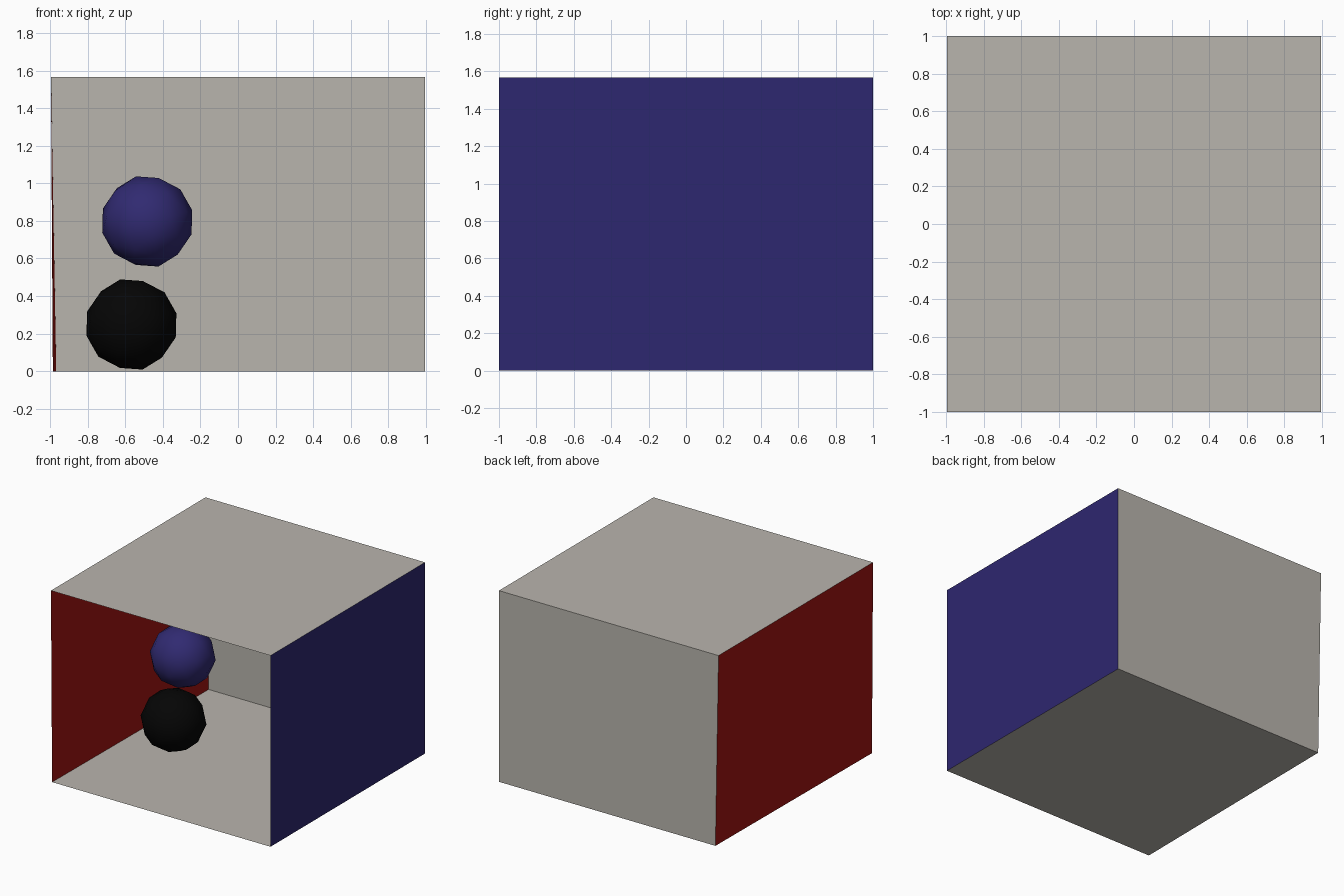
import bpy, bmesh
from mathutils import Vector

if "Cube" in bpy.data.objects:
    bpy.data.objects.remove(bpy.data.objects["Cube"])


def material(name, rgb):
    m = bpy.data.materials.new(name)
    m.diffuse_color = (*rgb, 1)
    m.use_nodes = True
    m.node_tree.nodes["Principled BSDF"].inputs["Base Color"].default_value = m.diffuse_color
    return m


STONE = material("warm_grey", (0.485, 0.462, 0.42))
RED = material("red", (0.354, 0.0075, 0.006))
PURPLE = material("purple", (0.027, 0.02, 0.16))
BALL_PURPLE = material("ball_purple", (0.03, 0.023, 0.165))
BLACK = material("black", (0.0015, 0.0015, 0.0015))


def finish(name, bm, mat):
    mesh = bpy.data.meshes.new(name)
    bm.to_mesh(mesh)
    bm.free()
    mesh.materials.append(mat)
    obj = bpy.data.objects.new(name, mesh)
    bpy.context.collection.objects.link(obj)
    return obj


def panel(name, corners, mat):
    """Single-sided wall, turned to face the inside of the room."""
    bm = bmesh.new()
    face = bm.faces.new([bm.verts.new(c) for c in corners])
    face.normal_update()
    if face.normal.dot(Vector((0, 0, 0.78)) - face.calc_center_median()) < 0:
        face.normal_flip()
    finish(name, bm, mat)


def ball(name, centre, radius, mat):
    """Coarse, smooth-shaded geodesic ball, tilted off its poles."""
    bm = bmesh.new()
    bmesh.ops.create_icosphere(bm, subdivisions=2, radius=radius)
    for f in bm.faces:
        f.smooth = True
    obj = finish(name, bm, mat)
    obj.location = centre
    obj.rotation_euler = (0.3, 0.2, 0.2)


# Room corners; the left wall leans out slightly and the floor tapers there
W, H = 0.995, 1.566
fl, fr, br, bl = (-0.985, -1, 0), (W, -1, 0), (W, 1, 0), (-0.967, 1, 0)
tfl, tfr, tbr, tbl = (-W, -1, H), (W, -1, H), (W, 1, H), (-W, 1, H)

# Room shell, open at the front
panel("floor", (fl, fr, br, bl), STONE)
panel("ceiling", (tfl, tfr, tbr, tbl), STONE)
panel("back_wall", (bl, br, tbr, tbl), STONE)
panel("left_wall", (fl, bl, tbl, tfl), RED)
panel("right_wall", (fr, br, tbr, tfr), PURPLE)

# Two balls, one above the other
ball("upper_ball", (-0.483, -0.025, 0.797), 0.247, BALL_PURPLE)
ball("lower_ball", (-0.567, -0.025, 0.249), 0.247, BLACK)
